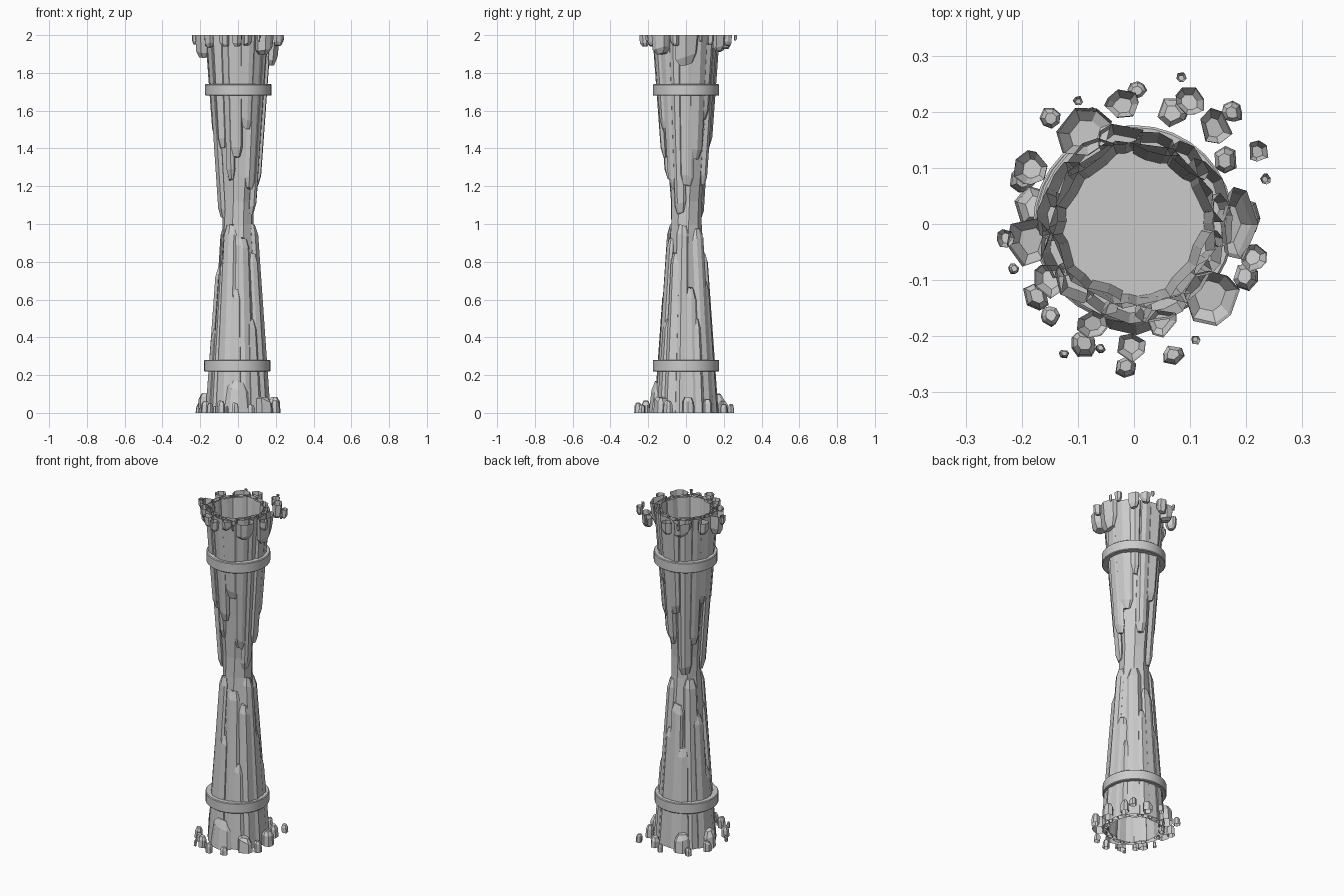
import bpy, bmesh, math, random

if "Cube" in bpy.data.objects:
    bpy.data.objects.remove(bpy.data.objects["Cube"])

random.seed(7)
H = 2.0


def finish(bm, name):
    bmesh.ops.recalc_face_normals(bm, faces=bm.faces)
    me = bpy.data.meshes.new(name)
    bm.to_mesh(me)
    bm.free()
    ob = bpy.data.objects.new(name, me)
    bpy.context.collection.objects.link(ob)
    return ob


def skin(bm, rings, cap_last=False):
    # bridge rings of points into faceted walls
    vs = [[bm.verts.new(p) for p in r] for r in rings]
    n = len(vs[0])
    for a, b in zip(vs, vs[1:]):
        for i in range(n):
            j = (i + 1) % n
            bm.faces.new((a[i], a[j], b[j], b[i]))
    if cap_last:
        bm.faces.new(vs[-1])


def crystal(bm, x, y, wt, wr, h, lean, taper, top, back=1.0):
    # faceted shard, open at its root, leaning towards the axis; back flattens its inner side
    ang = math.atan2(y, x)
    ca, sa = math.cos(ang), math.sin(ang)
    n = random.choice((6, 7, 8))
    jit = [random.uniform(-0.25, 0.25) for _ in range(n)]
    rad = [random.uniform(0.92, 1.12) for _ in range(n)]
    tilt = random.uniform(-0.5, 0.5)
    edge = max(0.72, 1 - 0.05 / h)
    rings = []
    for t, s in ((0, 1), (edge, taper), (1, taper * 0.6)):
        ring = []
        for i in range(n):
            a = 2 * math.pi * (i + jit[i]) / n
            c = math.cos(a)
            rs = s if t == 1 else (1 + s) / 2
            u = wr * rs * rad[i] * (c if c > 0 else c * back) - lean * t * h
            v = wt * s * rad[i] * math.sin(a)
            z = t * h
            if t >= edge:
                z = min(h, z + tilt * v - abs(jit[i]) * 0.1 * min(h, 0.4))
            ring.append((x + u * ca - v * sa, y + u * sa + v * ca, H - z if top else z))
        rings.append(ring)
    skin(bm, rings, True)


# hourglass core, open at both ends
bm = bmesh.new()
rings = []
for k, (z, r) in enumerate(((0, .15), (.25, .133), (.6, .108), (1.0, .083), (1.12, .083),
                            (1.4, .105), (1.7, .134), (2.0, .152))):
    rings.append([(r * math.cos(a), r * math.sin(a), z)
                  for a in (2 * math.pi * (i + 0.08 * k) / 9 for i in range(9))])
skin(bm, rings)
finish(bm, "column_core")

# long shards: angle, length, half width
lower = [(-100, .66, .06), (-118, 1.0, .05), (-145, .82, .045), (-172, .45, .05),
         (165, .78, .05), (140, 1.0, .05), (118, .6, .045), (95, .85, .05), (72, .7, .045),
         (50, .98, .05), (28, .5, .04), (10, .67, .055), (-14, 1.0, .05), (-32, .85, .045),
         (-52, .5, .045), (-72, .93, .05)]
upper = [(-70, .5, .05), (-95, .65, .045), (-112, .77, .04), (-135, .6, .045), (-160, .97, .05),
         (175, .55, .05), (150, .8, .05), (125, .98, .05), (100, .6, .045), (75, .8, .045),
         (50, .45, .045), (25, .66, .06), (2, .8, .05), (-22, .95, .045), (-45, .82, .05)]
for name, table, top in (("lower_shards", lower, False), ("upper_shards", upper, True)):
    bm = bmesh.new()
    for deg, h, w in table:
        a = math.radians(deg)
        r = 0.147 - 0.012 * (h - 0.6) + random.uniform(-0.005, 0.007)
        crystal(bm, r * math.cos(a), r * math.sin(a), w, 0.028, h, 0.066, 0.72, top, 0.35)
    finish(bm, name)

# short crystals clustered round each end: x, y, radius
upper_chips = [(-.02, .215, .027), (.1, .22, .025), (.145, .175, .028), (.085, .262, .008),
               (.222, .13, .018), (.235, .08, .009), (.215, -.06, .022), (.14, -.13, .045),
               (.05, -.175, .025), (.11, -.207, .008), (-.075, -.18, .025), (-.005, -.22, .025),
               (-.15, -.1, .028), (-.23, -.025, .016), (-.19, -.03, .04), (-.185, .1, .028),
               (-.1, .22, .008), (-.09, .165, .045)]
lower_chips = [(.005, .24, .015), (.07, .2, .025), (.175, .2, .018), (.165, .115, .022),
               (.2, -.095, .022), (.07, -.235, .018), (-.015, -.255, .018), (-.09, -.215, .022),
               (-.125, -.232, .008), (-.06, -.222, .008), (-.15, -.165, .016),
               (-.175, -.13, .022), (-.215, -.08, .009), (-.18, .03, .035), (-.2, .08, .022),
               (-.15, .19, .018), (.195, .01, .03), (.14, -.13, .04), (-.09, .165, .04)]
for name, table, top in (("upper_crystals", upper_chips, True),
                         ("lower_crystals", lower_chips, False)):
    bm = bmesh.new()
    for x, y, r in table:
        h = 0.018 + r * random.uniform(1.4, 2.6)
        crystal(bm, x, y, r * 1.12, r, h, 0.05, 0.92, top)
    # one broad block at each end
    if top:
        crystal(bm, .185, .0, .07, .035, .16, .08, 0.85, True, 0.6)
    else:
        crystal(bm, .0, -.165, .07, .03, .17, .1, 0.8, False, 0.6)
    finish(bm, name)

# binding bands
for name, x, z in (("lower_band", -.004, .25), ("upper_band", .002, 1.71)):
    bpy.ops.mesh.primitive_cylinder_add(vertices=32, radius=.176, depth=.062, location=(x, 0, z))
    ob = bpy.context.object
    ob.name = name
    bev = ob.modifiers.new("soft_edge", 'BEVEL')
    bev.width = .004
    bev.segments = 1
    bpy.ops.object.shade_smooth_by_angle()
